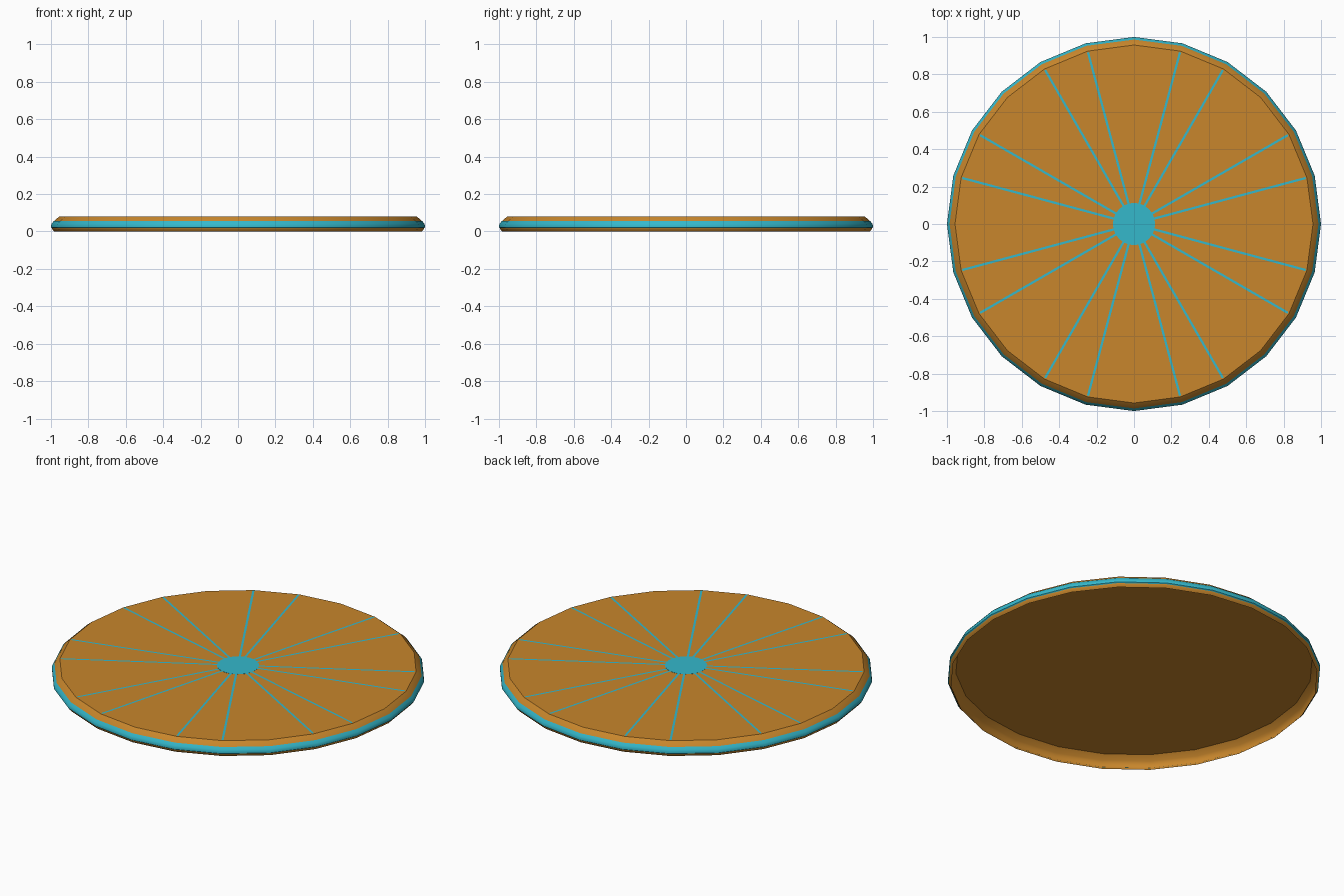
import bpy, bmesh
from math import sin, cos, radians, pi

if "Cube" in bpy.data.objects:
    bpy.data.objects.remove(bpy.data.objects["Cube"])

SIDES = 24

def material(name, rgb):
    m = bpy.data.materials.new(name)
    m.diffuse_color = (*rgb, 1)
    m.use_nodes = True
    m.node_tree.nodes["Principled BSDF"].inputs["Base Color"].default_value = m.diffuse_color
    return m

orange = material("orange", (0.58, 0.24, 0.025))
cyan = material("cyan", (0.035, 0.48, 0.60))

def finish(name, bm, mat, smooth=False):
    me = bpy.data.meshes.new(name)
    bm.to_mesh(me)
    bm.free()
    ob = bpy.data.objects.new(name, me)
    bpy.context.collection.objects.link(ob)
    me.materials.append(mat)
    if smooth:
        bpy.ops.object.select_all(action='DESELECT')
        ob.select_set(True)
        bpy.context.view_layer.objects.active = ob
        bpy.ops.object.shade_smooth_by_angle(angle=radians(32))
    return ob

def lathe(name, profile, mat, cap=False):
    """Sweep (radius, z) points round z, listed bottom to top."""
    bm = bmesh.new()
    rings = [[bm.verts.new((r * cos(2 * pi * i / SIDES), r * sin(2 * pi * i / SIDES), z))
              for i in range(SIDES)] for r, z in profile]
    for a, b in zip(rings, rings[1:]):
        for i in range(SIDES):
            j = (i + 1) % SIDES
            bm.faces.new((a[i], a[j], b[j], b[i]))
    if cap:
        bm.faces.new(rings[-1])
    return finish(name, bm, mat, True)

# open-bottomed dish with a rounded rim
lathe("disc", [(0.982, 0), (0.993, 0.012), (0.996, 0.022), (0.994, 0.04),
               (0.985, 0.055), (0.957, 0.079)], orange, cap=True)

# coloured band round the rim
lathe("rim_band", [(0.993, 0.016), (1.0, 0.022), (1.0, 0.032), (0.996, 0.042),
                   (0.986, 0.055)], cyan)

# flat hub
lathe("hub", [(0.113, 0.079), (0.113, 0.08)], cyan, cap=True)

# thin radial stripes, four in each quadrant
bm = bmesh.new()
for quadrant in range(4):
    for step in (15, 30, 60, 75):
        a = radians(quadrant * 90 + step)
        c, s = cos(a), sin(a)
        bm.faces.new([bm.verts.new((r * c - w * s, r * s + w * c, 0.08))
                      for r, w in ((0.1, -0.006), (0.95, -0.006), (0.95, 0.006), (0.1, 0.006))])
finish("stripes", bm, cyan)
